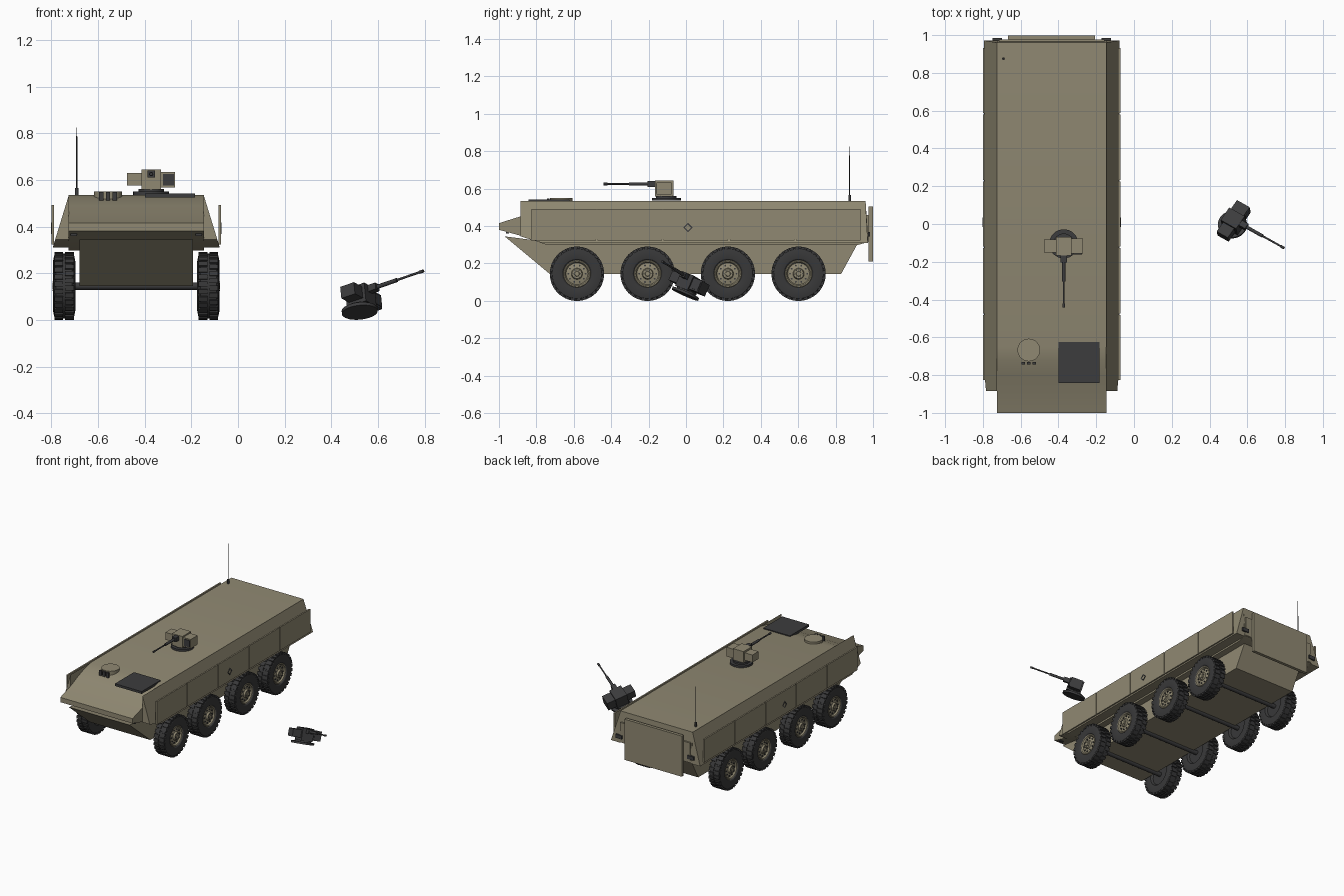
import bpy, bmesh
from math import pi, cos, sin, radians
from mathutils import Matrix, Vector

cube = bpy.data.objects.get("Cube")
if cube:
    bpy.data.objects.remove(cube)


def material(name, r, g, b):
    m = bpy.data.materials.new(name)
    m.use_nodes = True
    m.diffuse_color = (r, g, b, 1)
    node = m.node_tree.nodes["Principled BSDF"]
    node.inputs["Base Color"].default_value = (r, g, b, 1)
    node.inputs["Roughness"].default_value = 0.8
    return m


KHAKI = material("khaki paint", 0.28, 0.25, 0.17)
BLACK = material("dark metal", 0.045, 0.045, 0.047)
RUBBER = material("tyre rubber", 0.04, 0.04, 0.041)
CX = -0.436          # vehicle centre line
HULL = Matrix.Translation((CX, 0, 0))


def finish(bm, name, mats, matrix=HULL):
    bmesh.ops.recalc_face_normals(bm, faces=bm.faces)
    mesh = bpy.data.meshes.new(name)
    bm.to_mesh(mesh)
    bm.free()
    for m in mats:
        mesh.materials.append(m)
    ob = bpy.data.objects.new(name, mesh)
    ob.matrix_world = matrix
    bpy.context.collection.objects.link(ob)
    bpy.ops.object.select_all(action='DESELECT')
    ob.select_set(True)
    bpy.context.view_layer.objects.active = ob
    bpy.ops.object.shade_smooth_by_angle(angle=radians(30))
    return ob


def add_box(bm, centre, size, rot=Matrix()):
    m = rot @ Matrix.Translation(centre) @ Matrix.Diagonal((*size, 1))
    return bmesh.ops.create_cube(bm, size=1, matrix=m)["verts"]


def box(name, centre, size, mat, matrix=HULL):
    bm = bmesh.new()
    add_box(bm, centre, size)
    return finish(bm, name, [mat], matrix)


def add_rod(bm, a, b, r, sides=16, r2=None):
    a, b = Vector(a), Vector(b)
    d = b - a
    m = Matrix.Translation((a + b) / 2) @ d.to_track_quat('Z', 'Y').to_matrix().to_4x4()
    return bmesh.ops.create_cone(bm, cap_ends=True, segments=sides, radius1=r,
                                 radius2=r if r2 is None else r2,
                                 depth=d.length, matrix=m)["verts"]


def rod(name, a, b, r, mat, matrix=HULL, sides=16, r2=None):
    bm = bmesh.new()
    add_rod(bm, a, b, r, sides, r2)
    return finish(bm, name, [mat], matrix)


def prism(bm, points, vec):
    f = bm.faces.new([bm.verts.new(p) for p in points])
    new = bmesh.ops.extrude_face_region(bm, geom=[f])["geom"]
    bmesh.ops.translate(bm, vec=vec, verts=[v for v in new if isinstance(v, bmesh.types.BMVert)])


def side_profile(name, yz, half, mat):
    bm = bmesh.new()
    prism(bm, [(-half, y, z) for y, z in yz], (2 * half, 0, 0))
    return finish(bm, name, [mat])


# Hull: wide upper body with curved nose, narrower lower tub
side_profile("upper_hull", [(0.96, 0.535), (-0.65, 0.535), (-0.72, 0.52), (-0.8, 0.49),
                            (-0.89, 0.45), (-0.98, 0.422), (-1, 0.415), (-1, 0.38),
                            (-0.89, 0.35), (-0.74, 0.298), (0.915, 0.298), (0.975, 0.315)],
             0.29, KHAKI)
side_profile("lower_hull", [(-0.97, 0.345), (-0.73, 0.145), (0.83, 0.145), (0.92, 0.31),
                            (-0.7, 0.31)], 0.243, KHAKI)

# Sloped side sponsons with upright armour panels
for s, side in ((1, "left"), (-1, "right")):
    bm = bmesh.new()
    prism(bm, [(s * 0.289, -0.885, 0.535), (s * 0.358, -0.885, 0.31), (s * 0.289, -0.885, 0.31)],
          (0, 1.845, 0))
    for v in bm.verts:
        if v.co.y > 0 and v.co.z < 0.4:
            v.co.y = 0.972
    cut = bmesh.ops.bisect_plane(bm, geom=bm.verts[:] + bm.edges[:] + bm.faces[:],
                                 plane_co=(0, -0.885, 0.345), plane_no=(0, -0.035, -0.115),
                                 clear_outer=True)["geom_cut"]
    bmesh.ops.contextual_create(bm, geom=[g for g in cut if isinstance(g, bmesh.types.BMEdge)])
    finish(bm, side + "_sponson", [KHAKI])

    for i in range(5):
        box(f"{side}_armour_panel_{i + 1}", (s * 0.358, -0.654 + i * 0.3535, 0.408),
            (0.011, 0.345, 0.168), KHAKI)
    box(side + "_panel_backing", (s * 0.356, 0.053, 0.408), (0.006, 1.74, 0.16), KHAKI)

    # Diamond marking on the middle panel
    bm = bmesh.new()
    for k in range(4):
        add_box(bm, (0, 0, 0.015), (0.004, 0.034, 0.006), Matrix.Rotation(k * pi / 2 + pi / 4, 4, 'X'))
    finish(bm, side + "_diamond_mark", [BLACK], HULL @ Matrix.Translation((s * 0.364, 0.01, 0.392)))

    # Lamps front and rear
    box(side + "_front_lamp", (s * 0.268, -0.955, 0.366), (0.028, 0.016, 0.014), BLACK)
    box(side + "_rear_lamp", (s * 0.288, 0.978, 0.356), (0.05, 0.012, 0.026), BLACK)

# Rear ramp
box("rear_ramp", (0, 0.988, 0.358), (0.46, 0.022, 0.295), KHAKI)
box("ramp_hinge_block", (0, 0.965, 0.39), (0.56, 0.024, 0.14), KHAKI)

# Roof fittings
box("engine_hatch", (0.145, -0.733, 0.533), (0.215, 0.218, 0.017), BLACK)
rod("driver_hatch", (-0.121, -0.667, 0.51), (-0.121, -0.667, 0.55), 0.06, KHAKI, sides=32)
for i in (-1, 0, 1):
    box(f"periscope_{i + 2}", (-0.121 + i * 0.029, -0.737, 0.53), (0.018, 0.014, 0.036), BLACK)
rod("antenna_base", (-0.255, 0.875, 0.53), (-0.255, 0.875, 0.565), 0.007, BLACK)
rod("antenna", (-0.255, 0.875, 0.56), (-0.255, 0.875, 0.825), 0.003, BLACK, sides=8, r2=0.002)


def lathe(bm, profile, index, steps=40):
    """Turn an (x, radius) outline around the x axis."""
    verts = [bm.verts.new((x, 0, r)) for x, r in profile]
    edges = [bm.edges.new(p) for p in zip(verts, verts[1:])]
    before = set(bm.faces)
    bmesh.ops.spin(bm, geom=verts + edges, cent=(0, 0, 0), axis=(1, 0, 0),
                   angle=2 * pi, steps=steps, use_merge=True)
    for f in set(bm.faces) - before:
        f.material_index = index
    bmesh.ops.remove_doubles(bm, verts=bm.verts, dist=1e-5)


def paint(verts, index):
    for v in verts:
        for f in v.link_faces:
            f.material_index = index


# Wheel: tyre with two staggered tread rows, dished rim, hub and bolts
bm = bmesh.new()
lathe(bm, [(-0.03, 0), (-0.03, 0.07), (-0.044, 0.08), (-0.048, 0.105), (-0.043, 0.13),
           (-0.034, 0.139), (0.034, 0.139), (0.043, 0.13), (0.048, 0.105), (0.044, 0.08),
           (0.038, 0.073)], 0)
lathe(bm, [(0.038, 0.073), (0.041, 0.07), (0.039, 0.064), (0.028, 0.058), (0.034, 0.03),
           (0.046, 0.026), (0.046, 0.014), (0.05, 0.012), (0.05, 0)], 1)
for i in range(28):
    for row in (-1, 1):
        turn = Matrix.Rotation((i + row * 0.25) * 2 * pi / 28, 4, 'X')
        paint(add_box(bm, (row * 0.023, 0, 0.138), (0.038, 0.021, 0.014), turn), 0)
for i in range(10):
    a = i * 2 * pi / 10
    y, z = 0.046 * cos(a), 0.046 * sin(a)
    paint(add_rod(bm, (0.027, y, z), (0.036, y, z), 0.005, 8), 2)
for i in range(6):
    a = i * 2 * pi / 6
    y, z = 0.02 * cos(a), 0.02 * sin(a)
    paint(add_rod(bm, (0.044, y, z), (0.049, y, z), 0.003, 6), 2)
wheel = finish(bm, "left_wheel_1", [RUBBER, KHAKI, BLACK])

for i, y in enumerate((-0.583, -0.205, 0.224, 0.602)):
    rod(f"axle_{i + 1}", (-0.29, y, 0.145), (0.29, y, 0.145), 0.016, BLACK)
    for s, side in ((1, "left"), (-1, "right")):
        ob = wheel if (i == 0 and s == 1) else wheel.copy()
        if ob is not wheel:
            bpy.context.collection.objects.link(ob)
        ob.name = f"{side}_wheel_{i + 1}"
        ob.matrix_world = (HULL @ Matrix.Translation((s * 0.309, y, 0.145))
                           @ Matrix.Rotation(0 if s > 0 else pi, 4, 'Z'))


def gun_station(prefix, frame, paint_mat):
    """Remote gun mount, standing on its own origin and aiming along -y."""
    rod(prefix + "_turntable", (0, 0, 0), (0, 0, 0.014), 0.077, BLACK, frame, 32)
    rod(prefix + "_pedestal", (0, 0, 0.01), (0, 0, 0.026), 0.055, BLACK, frame, 32)
    box(prefix + "_gun_housing", (0, -0.012, 0.065), (0.084, 0.098, 0.085), paint_mat, frame)
    box(prefix + "_sight_box", (0.072, -0.012, 0.065), (0.06, 0.08, 0.066), paint_mat, frame)
    box(prefix + "_sight_window", (0.074, -0.053, 0.065), (0.046, 0.006, 0.05), BLACK, frame)
    box(prefix + "_ammunition_box", (-0.073, -0.012, 0.067), (0.062, 0.07, 0.054), paint_mat, frame)
    box(prefix + "_gun_mantlet", (0, -0.075, 0.089), (0.032, 0.05, 0.03), BLACK, frame)
    rod(prefix + "_barrel_jacket", (0, -0.06, 0.089), (0, -0.2, 0.089), 0.009, BLACK, frame)
    rod(prefix + "_barrel", (0, -0.19, 0.089), (0, -0.335, 0.089), 0.005, BLACK, frame)
    rod(prefix + "_muzzle", (0, -0.315, 0.089), (0, -0.336, 0.089), 0.007, BLACK, frame)


gun_station("roof", Matrix.Translation((-0.372, -0.105, 0.536)), KHAKI)

# Spare gun station lying tilted on the ground beside the vehicle
ey = Vector((-0.84, 0.47, -0.29)).normalized()
ez = Vector((-0.09, 0.40, 0.91))
ez = (ez - ez.dot(ey) * ey).normalized()
ex = ey.cross(ez)
tilt = Matrix((ex, ey, ez)).transposed().to_4x4()
gun_station("spare", Matrix.Translation((0.522, -0.006, 0.032)) @ tilt, BLACK)
